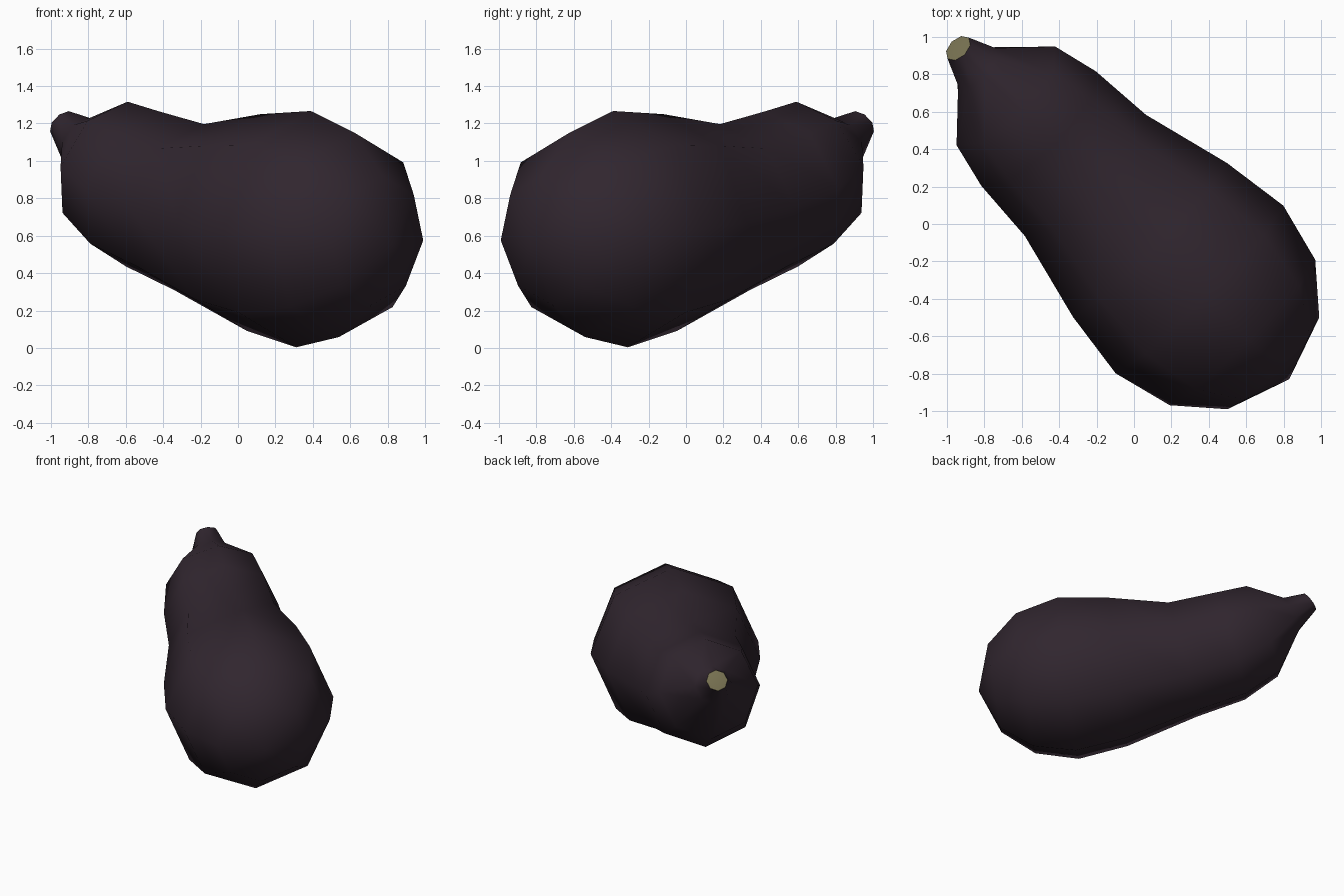
import bpy, bmesh, math
from mathutils import Vector

if "Cube" in bpy.data.objects:
    bpy.data.objects.remove(bpy.data.objects["Cube"])


def material(name, rgb):
    m = bpy.data.materials.new(name)
    m.diffuse_color = (*rgb, 1)
    m.use_nodes = True
    m.node_tree.nodes["Principled BSDF"].inputs["Base Color"].default_value = m.diffuse_color
    return m


purple = material("dark_purple_skin", (0.030, 0.019, 0.028))
olive = material("olive_cut_stem", (0.19, 0.17, 0.085))

AXIS = Vector((1, -1, 0)).normalized()   # lengthwise, diagonal in plan
SIDE = Vector((1, 1, 0)).normalized()
UP = Vector((0, 0, 1))
ROOT2 = math.sqrt(2)
SIDES = 8

# rings from blunt end to stem: x of centre, z of centre, radius, lean in degrees
RINGS = [
    (0.745, 0.575, 0.347, 7),
    (0.580, 0.605, 0.550, 6),
    (0.350, 0.635, 0.634, 5),
    (0.085, 0.670, 0.582, 5),
    (-0.260, 0.752, 0.458, 14),
    (-0.510, 0.850, 0.433, 17),
    (-0.685, 0.968, 0.373, 21),
    (-0.840, 1.104, 0.142, 28),
    (-0.940, 1.203, 0.080, 38),
]


def ring_points(x, z, r, lean):
    t = math.radians(lean)
    up = AXIS * math.sin(t) + UP * math.cos(t)
    centre = AXIS * (x * ROOT2) + UP * z
    return [centre + r * (up * math.cos(a) + SIDE * math.sin(a))
            for a in (2 * math.pi * i / SIDES for i in range(SIDES))]


def finish(bm, name, mat):
    bmesh.ops.recalc_face_normals(bm, faces=bm.faces)
    for f in bm.faces:
        f.smooth = True
    me = bpy.data.meshes.new(name)
    bm.to_mesh(me)
    bm.free()
    me.materials.append(mat)
    ob = bpy.data.objects.new(name, me)
    bpy.context.collection.objects.link(ob)


# body: lofted octagon rings closed with a fan at the blunt end
bm = bmesh.new()
loops = [[bm.verts.new(p) for p in ring_points(*r)] for r in RINGS]
for a, b in zip(loops, loops[1:]):
    for i in range(SIDES):
        j = (i + 1) % SIDES
        bm.faces.new((a[i], a[j], b[j], b[i]))
tip = bm.verts.new(AXIS * (0.83 * ROOT2) + UP * 0.555)
for i in range(SIDES):
    bm.faces.new((loops[0][(i + 1) % SIDES], loops[0][i], tip))
finish(bm, "eggplant_body", purple)

# cut stem end: slightly domed disc facing up and away from the body
bm = bmesh.new()
x, z, r, lean = RINGS[-1]
rim = [bm.verts.new(p) for p in ring_points(*RINGS[-1])]
t = math.radians(lean)
out = UP * math.sin(t) - AXIS * math.cos(t)
mid = bm.verts.new(AXIS * (x * ROOT2) + UP * z + out * 0.012)
for i in range(SIDES):
    bm.faces.new((rim[i], rim[(i + 1) % SIDES], mid))
bmesh.ops.recalc_face_normals(bm, faces=bm.faces)
# open disc: make sure it faces outward
flip = sum((f.normal.dot(out) for f in bm.faces)) < 0
if flip:
    bmesh.ops.reverse_faces(bm, faces=bm.faces)
for f in bm.faces:
    f.smooth = True
me = bpy.data.meshes.new("stem_cut")
bm.to_mesh(me)
bm.free()
me.materials.append(olive)
bpy.context.collection.objects.link(bpy.data.objects.new("stem_cut", me))
